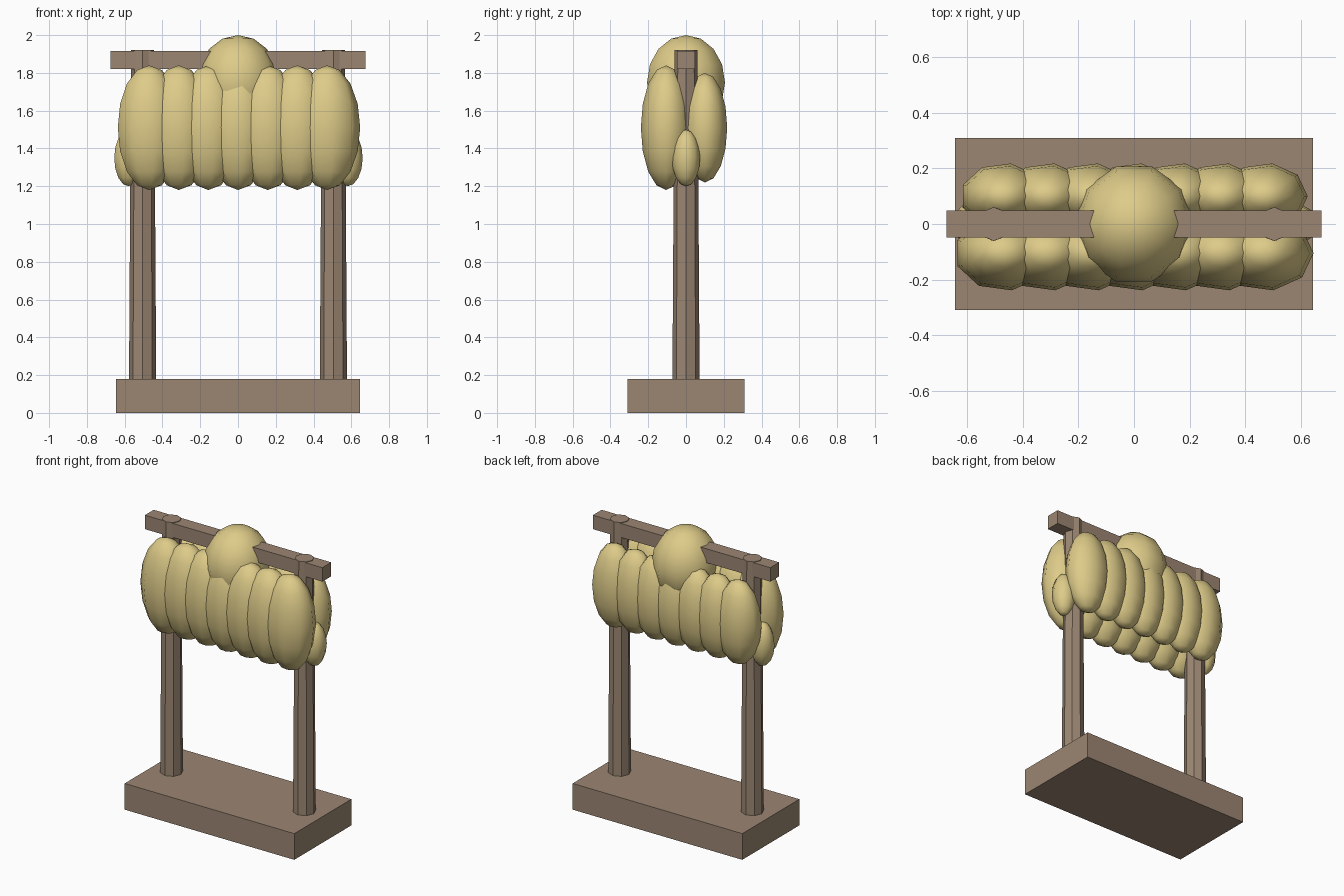
import bpy
import bmesh
from math import pi, sin, cos
from mathutils import Vector

default = bpy.data.objects.get("Cube")
if default:
    bpy.data.objects.remove(default, do_unlink=True)


def make_material(name, color):
    mat = bpy.data.materials.new(name)
    mat.use_nodes = True
    mat.diffuse_color = color
    mat.node_tree.nodes["Principled BSDF"].inputs["Base Color"].default_value = color
    return mat


wood = make_material("weathered wood", (0.33, 0.24, 0.17, 1))
straw = make_material("straw", (0.73, 0.60, 0.25, 1))


def add_object(name, bm, mat):
    bmesh.ops.recalc_face_normals(bm, faces=bm.faces[:])
    mesh = bpy.data.meshes.new(name)
    bm.to_mesh(mesh)
    bm.free()
    mesh.materials.append(mat)
    obj = bpy.data.objects.new(name, mesh)
    bpy.context.collection.objects.link(obj)
    return obj


def box(name, size, center):
    bm = bmesh.new()
    bmesh.ops.create_cube(bm, size=1)
    bmesh.ops.scale(bm, vec=size, verts=bm.verts)
    bmesh.ops.translate(bm, vec=center, verts=bm.verts)
    return add_object(name, bm, wood)


def post(name, x, bottom, top):
    bm = bmesh.new()
    bmesh.ops.create_cone(bm, cap_ends=True, segments=8, radius1=0.072,
                          radius2=0.061, depth=top - bottom)
    bmesh.ops.translate(bm, vec=(x, 0, (bottom + top) / 2), verts=bm.verts)
    return add_object(name, bm, wood)


def bundle(name, center, radii, segments=9, rings=8):
    """Smooth low-poly ellipsoid: a half circle spun about z."""
    bm = bmesh.new()
    arc = [bm.verts.new((sin(pi * i / rings), 0, cos(pi * i / rings)))
           for i in range(rings + 1)]
    edges = [bm.edges.new(pair) for pair in zip(arc, arc[1:])]
    bmesh.ops.spin(bm, geom=arc + edges, cent=(0, 0, 0), axis=(0, 0, 1),
                   angle=2 * pi, steps=segments)
    bmesh.ops.remove_doubles(bm, verts=bm.verts[:], dist=0.001)
    bmesh.ops.scale(bm, vec=Vector(radii), verts=bm.verts)
    bmesh.ops.translate(bm, vec=Vector(center), verts=bm.verts)
    for face in bm.faces:
        face.smooth = True
    return add_object(name, bm, straw)


# Wooden frame
box("base", (1.29, 0.62, 0.18), (0, 0, 0.09))
box("crossbar", (1.35, 0.096, 0.096), (0, 0, 1.868))
for side, sign in (("left", 1), ("right", -1)):
    post(side + "_post", sign * 0.505, 0.18, 1.92)
    # Small tuft hanging outside each post
    bundle(side + "_end_tuft", (sign * 0.58, 0, 1.35), (0.08, 0.076, 0.15))

# Rows of hanging straw bundles
for i in range(7):
    x = (i - 3) * 0.157
    bundle(f"front_bundle_{i + 1}", (x, -0.105, 1.51), (0.176, 0.136, 0.33))
    bundle(f"back_bundle_{i + 1}", (x, 0.10, 1.51), (0.155, 0.12, 0.29))

# Knot over the bar
bundle("top_knot", (0, 0, 1.75), (0.217, 0.217, 0.25), segments=10)
